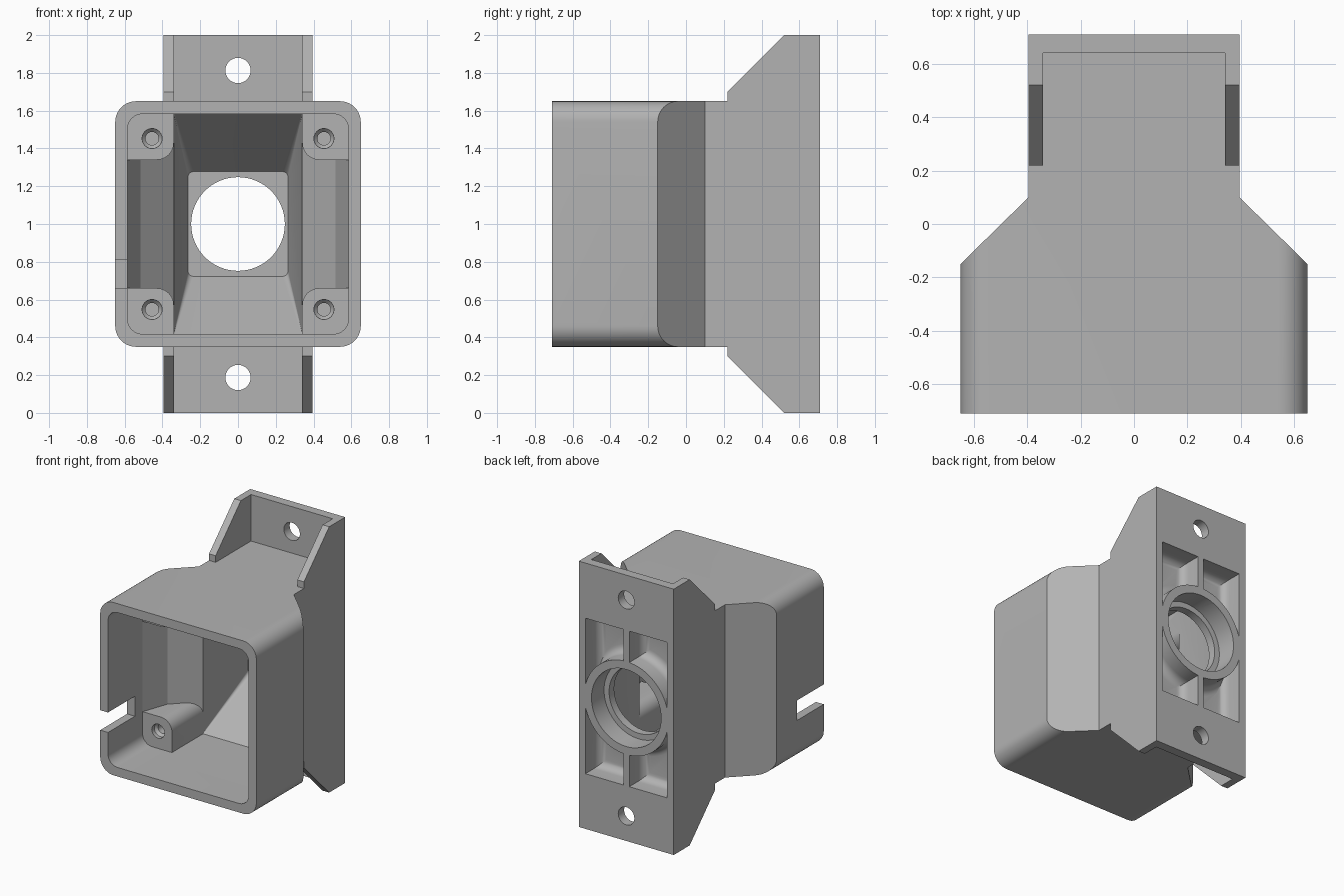
import bpy, bmesh
from math import sin, cos, acos, pi, radians

if "Cube" in bpy.data.objects:
    bpy.data.objects.remove(bpy.data.objects["Cube"], do_unlink=True)

grey = bpy.data.materials.new("light_grey_plastic")
grey.use_nodes = True
colour = (0.45, 0.45, 0.45, 1)
grey.diffuse_color = colour
grey.node_tree.nodes["Principled BSDF"].inputs["Base Color"].default_value = colour

MID = 1.0            # height of the housing's centre line
BACK = 0.71          # rear mounting face


def loft(name, loops):
    """Closed solid through loops that have equal point counts."""
    bm = bmesh.new()
    rings = [[bm.verts.new(p) for p in loop] for loop in loops]
    n = len(rings[0])
    for a, b in zip(rings, rings[1:]):
        for i in range(n):
            j = (i + 1) % n
            bm.faces.new((a[i], a[j], b[j], b[i]))
    bm.faces.new(rings[0])
    bm.faces.new(rings[-1])
    bmesh.ops.recalc_face_normals(bm, faces=bm.faces)
    mesh = bpy.data.meshes.new(name)
    bm.to_mesh(mesh)
    bm.free()
    mesh.materials.append(grey)
    ob = bpy.data.objects.new(name, mesh)
    bpy.context.collection.objects.link(ob)
    return ob


def along_y(name, layers):
    """Loft of (y, outline) layers; outlines are (x, height from MID)."""
    return loft(name, [[(x, y, MID + z) for x, z in pts] for y, pts in layers])


def along_z(name, pts, half):
    return loft(name, [[(x, y, MID + z) for x, y in pts] for z in (-half, half)])


def along_x(name, pts, half):
    return loft(name, [[(x, y, MID + z) for y, z in pts] for x in (-half, half)])


def arc(cx, cz, r, a, b, n=10):
    return [(cx + r * cos(a + (b - a) * i / n), cz + r * sin(a + (b - a) * i / n))
            for i in range(n + 1)]


def rounded(hx, hz, r):
    signs = ((1, 1), (-1, 1), (-1, -1), (1, -1))
    return [p for k, (sx, sz) in enumerate(signs)
            for p in arc(sx * (hx - r), sz * (hz - r), r, k * pi / 2, (k + 1) * pi / 2)]


def circle(r, cx=0, cz=0, n=64):
    return arc(cx, cz, r, 0, 2 * pi * (n - 1) / n, n - 1)


def mirrored(half):
    """Full plan outline from its +x half."""
    return half + [(-x, y) for x, y in reversed(half)]


def combine(target, tool, how="DIFFERENCE"):
    mod = target.modifiers.new("combine", "BOOLEAN")
    mod.operation, mod.object, mod.solver = how, tool, "EXACT"
    bpy.context.view_layer.objects.active = target
    bpy.ops.object.modifier_apply(modifier=mod.name)
    bpy.data.objects.remove(tool, do_unlink=True)


# Housing: rounded square box that narrows toward the rear
housing = along_y("housing", [(y, rounded(0.65, 0.65, 0.11)) for y in (-BACK, 0.4)])
plan = mirrored([(0.65, -0.8), (0.65, -0.15), (0.395, 0.10), (0.395, 0.3)])
combine(housing, along_z("plan", plan, 0.8), "INTERSECT")

# Mounting flange with triangular side gussets
upper = [(BACK, 1.0), (0.52, 1.0), (0.22, 0.70)]
flange = along_x("flange", upper + [(y, -z) for y, z in reversed(upper)], 0.395)
for s in (1, -1):
    gap = [(0.0, s * 0.65), (0.64, s * 0.65), (0.64, s * 1.1), (0.0, s * 1.1)]
    combine(flange, along_x("gusset_gap", gap, 0.34))
combine(housing, flange, "UNION")

# Front opening
combine(housing, along_y("opening", [(y, rounded(0.585, 0.5825, 0.08))
                                     for y in (-0.8, -0.30)]))

# Deep cavity: cross-shaped, leaving a boss in each corner
quarter = [(0.7, 0.34)] + arc(0.43, 0.43, 0.09, 1.5 * pi, pi) + [(0.34, 0.5825)]
right = [(x, -z) for x, z in reversed(quarter)] + quarter
cavity = along_y("cavity", [(y, mirrored(right)) for y in (-0.32, 0.2)])
slopes = mirrored([(0.584, -0.31), (0.584, -0.30), (0.515, -0.105), (0.34, 0.07)])
combine(cavity, along_z("slopes", slopes, 0.7), "INTERSECT")
combine(housing, cavity)

# Funnel toward the rear, then the round port with its counterbore
combine(housing, along_y("funnel", [(0.05, rounded(0.335, 0.578, 0.005)),
                                    (0.07, rounded(0.34, 0.5825, 0.005)),
                                    (0.50, rounded(0.265, 0.2775, 0.03))]))
combine(housing, along_y("port", [(y, circle(0.248)) for y in (0.4, 0.8)]))
combine(housing, along_y("counterbore", [(y, circle(0.29)) for y in (0.56, 0.8)]))


# Rear pockets around the port ring, with filleted floors
def pocket_outline(inset, sx, sz):
    x0, x1, top, r = 0.025 + inset, 0.34 - inset, 0.585 - inset, 0.35 + inset
    pts = [(x0, top), (x1, top)] + arc(0, 0, r, acos(x1 / r), acos(x0 / r), 20)
    return [(sx * x, sz * z) for x, z in pts]


FILLET, FLOOR = 0.06, 0.55
steps = [(0.8, 0)] + [(FLOOR + FILLET * (1 - sin(t)), FILLET * (1 - cos(t)))
                      for t in (i * pi / 12 for i in range(7))]
for sx in (1, -1):
    for sz in (1, -1):
        combine(housing, along_y("pocket", [(y, pocket_outline(o, sx, sz)) for y, o in steps]))
        # Screw hole in each boss
        layers = [(-0.32, 0.053), (-0.27, 0.053), (-0.25, 0.035), (-0.1, 0.035)]
        combine(housing, along_y("boss_hole", [(y, circle(r, sx * 0.455, sz * 0.4525, 24))
                                               for y, r in layers]))

# Mounting holes
for s in (1, -1):
    combine(housing, along_y("mount_hole", [(y, circle(0.067, 0, s * 0.8125, 32))
                                            for y in (0.6, 0.8)]))

# Cable slot in the right wall
slot = [(-0.7, -0.34), (-0.55, -0.34), (-0.55, -0.19), (-0.7, -0.19)]
combine(housing, along_y("cable_slot", [(y, slot) for y in (-0.8, -0.39)]))

# Smooth curved walls, sharp edges elsewhere
bpy.ops.object.select_all(action="DESELECT")
housing.select_set(True)
bpy.context.view_layer.objects.active = housing
bpy.ops.object.shade_smooth_by_angle(angle=radians(22))
